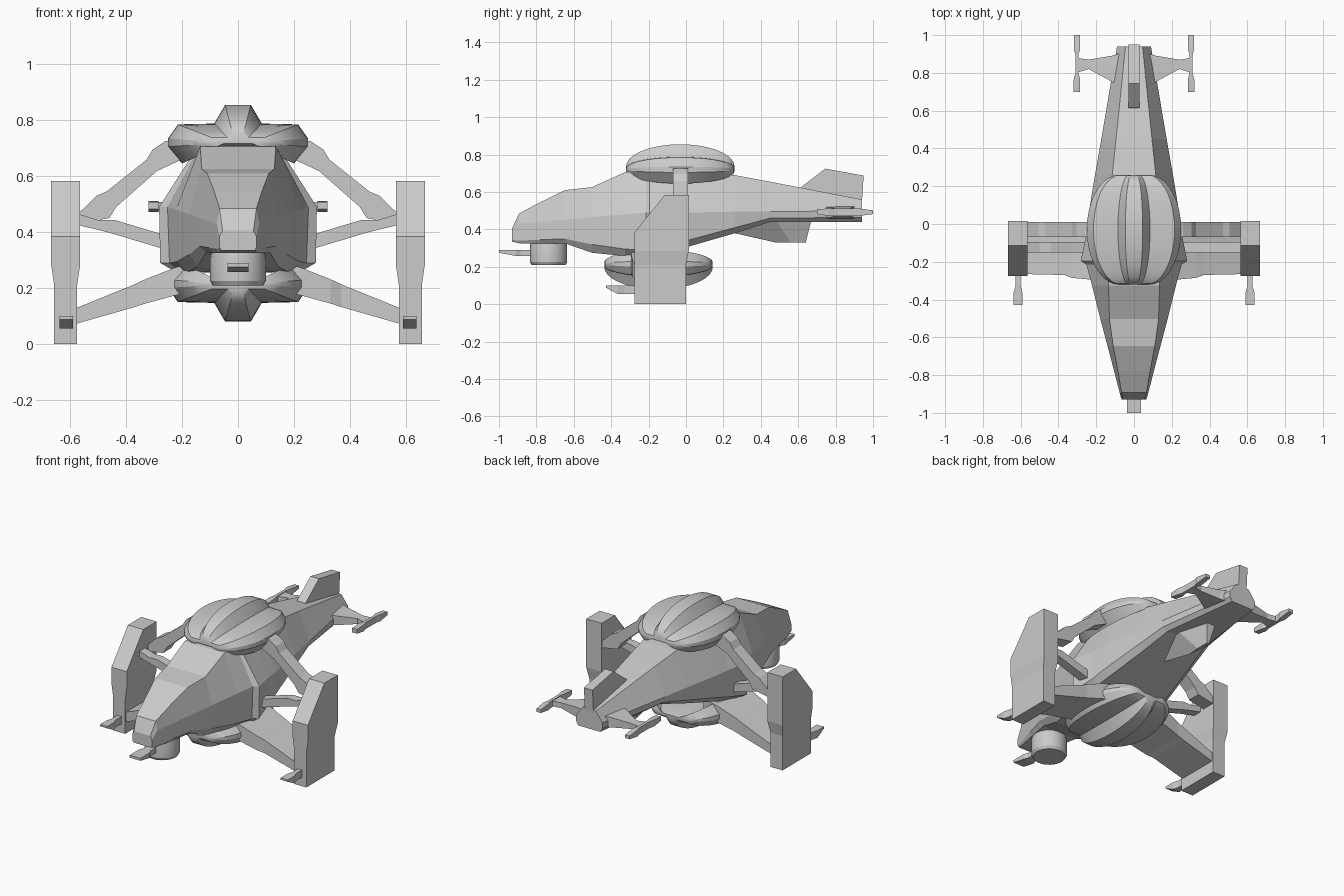
import bpy, bmesh
from math import sin, cos, pi, sqrt, radians


def loft(name, rings, mirror=False, smooth=False):
    """Skin a list of equal-length point rings, cap both ends, optionally mirror in x."""
    bm = bmesh.new()
    for s in ((1, -1) if mirror else (1,)):
        vs = [[bm.verts.new((s * x, y, z)) for x, y, z in r] for r in rings]
        n = len(vs[0])
        for a, b in zip(vs, vs[1:]):
            for i in range(n):
                bm.faces.new((a[i], a[(i + 1) % n], b[(i + 1) % n], b[i]))
        bm.faces.new(vs[0])
        bm.faces.new(vs[-1])
    bmesh.ops.recalc_face_normals(bm, faces=bm.faces)
    me = bpy.data.meshes.new(name)
    bm.to_mesh(me)
    bm.free()
    ob = bpy.data.objects.new(name, me)
    bpy.context.collection.objects.link(ob)
    if smooth:
        bpy.ops.object.select_all(action='DESELECT')
        ob.select_set(True)
        bpy.context.view_layer.objects.active = ob
        bpy.ops.object.shade_smooth_by_angle(angle=radians(25))
    return ob


def plate_xz(name, pts, y0, y1):
    """Mirrored front-view outline with depth along y."""
    return loft(name, [[(x, y, z) for x, z in pts] for y in (y0, y1)], True)


def rect_y(cx, hw, y, z0, z1):
    return [(cx - hw, y, z0), (cx + hw, y, z0), (cx + hw, y, z1), (cx - hw, y, z1)]


def rect_z(cx, hw, y0, y1, z):
    return [(cx - hw, y0, z), (cx + hw, y0, z), (cx + hw, y1, z), (cx - hw, y1, z)]


# Fuselage sections: y, top z/half width, shoulder z/hw, lower side z/hw, bottom z/hw
body = [
    (-.930, .405, .055, .385, .066, .345, .066, .335, .060),
    (-.893, .485, .066, .430, .076, .340, .076, .326, .068),
    (-.780, .545, .085, .440, .105, .345, .105, .326, .090),
    (-.647, .610, .110, .452, .140, .350, .138, .326, .115),
    (-.503, .626, .130, .465, .178, .320, .174, .275, .145),
    (-.326, .706, .135, .480, .222, .295, .218, .258, .180),
    (-.215, .710, .135, .490, .252, .290, .245, .255, .205),
    (-.195, .712, .140, .490, .282, .290, .278, .265, .235),
    (-.060, .712, .140, .490, .254, .320, .250, .290, .215),
    (.020, .710, .135, .490, .246, .345, .240, .310, .205),
    (.262, .690, .115, .495, .206, .410, .198, .380, .165),
    (.450, .655, .095, .495, .173, .460, .165, .440, .135),
    (.940, .560, .045, .500, .090, .465, .090, .440, .075)]
rings = []
for y, *s in body:
    half = [(s[i + 1], y, s[i]) for i in (0, 2, 4, 6)]
    rings.append(half + [(-x, a, z) for x, a, z in reversed(half)])
loft("fuselage", rings)

# Ribbed lens-shaped domes above and below
profile = [(.046, .135), (.085, .068), (.215, .065), (.25, .015),
           (.25, -.015), (.20, -.075), (.15, -.02)]


def dome(name, cy, cz, flip):
    rings = []
    n = 18
    for i in range(n + 1):
        t = -cos(pi * i / n)
        r = sqrt(max(0, 1 - t * t))
        sx, sz = .32 + .68 * r, .12 + .88 * r
        half = [(x * sx, cy + .29 * t, cz + flip * z * sz) for x, z in profile]
        rings.append(half + [(-x, a, z) for x, a, z in reversed(half)])
    return loft(name, rings, smooth=True)


dome("upper_dome", -.03, .72, 1)
dome("lower_dome", -.147, .215, -1)

# Side pods
loft("side_pod", [rect_z(.616, .041, -.275, 0, 0), rect_z(.616, .041, -.275, 0, .21),
                  rect_z(.616, .052, -.275, .015, .285),
                  rect_z(.616, .052, -.275, .015, .385),
                  rect_z(.616, .052, -.115, .015, .583)], True)
# Pod guns
loft("pod_gun", [rect_y(.614, .024, -.428, .088, .1), rect_y(.614, .024, -.365, .055, .1),
                 rect_y(.614, .014, -.33, .055, .1), rect_y(.614, .014, -.27, .055, .1)], True)

# Arms joining pods and body
plate_xz("upper_arm", [(.20, .73), (.26, .725), (.305, .695), (.328, .658), (.47, .545),
                       (.505, .53), (.57, .467), (.57, .43), (.46, .45), (.435, .49),
                       (.29, .618), (.20, .66)], -.07, .01)
plate_xz("middle_arm", [(.2, .375), (.28, .395), (.44, .443), (.50, .443), (.57, .465),
                        (.57, .425), (.46, .398), (.2, .32)], -.15, -.095)


def wing_ring(x, y0, y1, z0, z1):
    return [(x, y0, z0), (x, y1, z0), (x, y1, z1), (x, y0, z1)]


loft("lower_wing", [wing_ring(.12, -.295, .0, .19, .30), wing_ring(.22, -.295, .0, .175, .275),
                    wing_ring(.33, -.285, -.01, .145, .232), wing_ring(.37, -.27, -.01, .132, .213),
                    wing_ring(.58, -.265, -.01, .072, .128)], True)

# Chin turret and gun
loft("chin_turret", [[(r * cos(a * pi / 12), -.735 + r * sin(a * pi / 12), z) for a in range(24)]
                     for r, z in ((.09, .209), (.1, .226), (.1, .31), (.093, .34))], smooth=True)
loft("chin_gun", [rect_y(0, .037, -1, .275, .29), rect_y(0, .037, -.91, .258, .29),
                  rect_y(0, .026, -.885, .258, .29), rect_y(0, .026, -.8, .258, .29)])

# Tailplanes with end pods
loft("tailplane", [wing_ring(.05, .72, .91, .455, .525), wing_ring(.12, .755, .89, .46, .52),
                   wing_ring(.24, .82, .87, .475, .508), wing_ring(.305, .80, .88, .475, .508)], True)
loft("tail_pod", [rect_y(.302, w, y, z0, z1) for w, y, z0, z1 in (
    (.017, .70, .482, .508), (.017, .765, .472, .512), (.009, .795, .472, .512),
    (.009, .90, .472, .512), (.017, .925, .472, .512), (.015, 1.0, .482, .502))], True)

# Dorsal and ventral fins
fin = [(.60, .60), (.62, .63), (.745, .725), (.95, .688), (.94, .54)]
loft("dorsal_fin", [[(x, y, z) for y, z in fin] for x in (-.029, .029)])
loft("ventral_fin", [[(0, .48, .33), (.008, .56, .33), (.008, .64, .33), (-.008, .64, .33), (-.008, .56, .33)],
                     [(0, -.05, .45), (.085, .48, .45), (.03, .67, .45), (-.03, .67, .45), (-.085, .48, .45)]])
